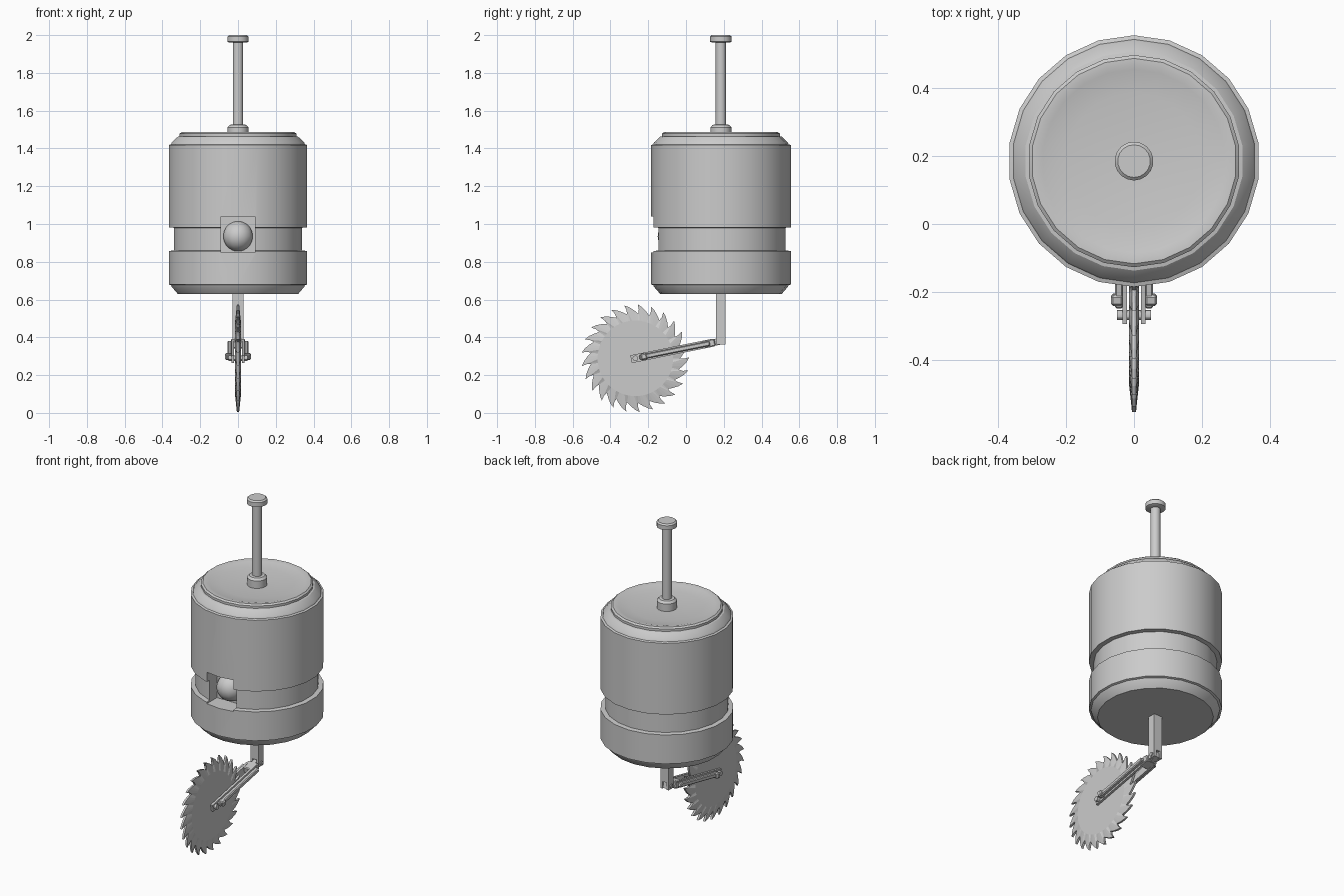
import bpy, bmesh
from math import sin, cos, pi, atan2, radians
from mathutils import Vector, Matrix

if "Cube" in bpy.data.objects:
    bpy.data.objects.remove(bpy.data.objects["Cube"])

AX = 0.185                                   # y of the drum axis
HINGE = Vector((0, 0.185, 0.38))
HUB = Vector((0, -0.268, 0.289))
TILT = atan2(HINGE.z - HUB.z, HINGE.y - HUB.y)
# arm frame: local -y runs from the hinge towards the blade
ARM = Matrix.Translation(HINGE) @ Matrix.Rotation(TILT, 4, 'X')


def finish(bm, name, smooth=False):
    bmesh.ops.recalc_face_normals(bm, faces=bm.faces)
    me = bpy.data.meshes.new(name)
    bm.to_mesh(me)
    bm.free()
    ob = bpy.data.objects.new(name, me)
    bpy.context.collection.objects.link(ob)
    if smooth:
        shade(ob)
    return ob


def select(ob):
    bpy.ops.object.select_all(action='DESELECT')
    ob.select_set(True)
    bpy.context.view_layer.objects.active = ob


def shade(ob):
    select(ob)
    bpy.ops.object.shade_smooth_by_angle(angle=radians(30))


def lathe(name, profile, n, smooth=True):
    """Revolve (radius, z) points round the drum axis; ends are capped."""
    bm = bmesh.new()
    rings = [[bm.verts.new((r * sin(2 * pi * i / n), AX + r * cos(2 * pi * i / n), z))
              for i in range(n)] for r, z in profile]
    for a, b in zip(rings, rings[1:]):
        for i in range(n):
            j = (i + 1) % n
            bm.faces.new((a[i], a[j], b[j], b[i]))
    bm.faces.new(rings[0])
    bm.faces.new(rings[-1])
    return finish(bm, name, smooth)


def box(name, lo, hi, matrix=Matrix(), bevel=0, mirror=False):
    bm = bmesh.new()
    lo, hi = Vector(lo), Vector(hi)
    m = Matrix.Translation((lo + hi) / 2) @ Matrix.Diagonal((*(hi - lo), 1))
    bmesh.ops.create_cube(bm, size=1, matrix=m)
    if bevel:
        bmesh.ops.bevel(bm, geom=bm.edges[:], offset=bevel, segments=1, affect='EDGES')
    bmesh.ops.transform(bm, matrix=matrix, verts=bm.verts)
    ob = finish(bm, name)
    if mirror:
        ob.modifiers.new("Mirror", 'MIRROR')
    return ob


def pin(name, centre, r, half, n=12):
    bm = bmesh.new()
    bmesh.ops.create_cone(bm, cap_ends=True, segments=n, radius1=r, radius2=r, depth=2 * half,
                          matrix=Matrix.Translation(centre) @ Matrix.Rotation(pi / 2, 4, 'Y'))
    return finish(bm, name, True)


# Drum with stepped rims, a waist groove and a shallow dished top
drum = lathe("drum", [
    (0.322, 0.63), (0.355, 0.668), (0.358, 0.676), (0.37, 0.68), (0.37, 0.857), (0.343, 0.86),
    (0.343, 0.98), (0.37, 0.982), (0.37, 1.418), (0.358, 1.422), (0.354, 1.432), (0.322, 1.462),
    (0.312, 1.464), (0.312, 1.478), (0.302, 1.486), (0.284, 1.486), (0.27, 1.482),
    (0.2, 1.474), (0.1, 1.468), (0.03, 1.466)], 22, False)

# Square window cut into the front
cutter = box("window_cutter", (-0.09, -0.4, 0.848), (0.09, -0.075, 1.04))
cutter.hide_render = True
mod = drum.modifiers.new("Window", 'BOOLEAN')
mod.object = cutter
mod.operation = 'DIFFERENCE'
mod.solver = 'EXACT'
select(drum)
bpy.ops.object.modifier_apply(modifier="Window")
bpy.data.objects.remove(cutter)
shade(drum)

# Eye ball in the window
bm = bmesh.new()
bmesh.ops.create_uvsphere(bm, u_segments=14, v_segments=10, radius=0.08,
                          matrix=Matrix.Translation((0, -0.07, 0.935)))
finish(bm, "eye", True)

# Hanging rod, its collar and end cap
lathe("top_rod", [(0.028, 1.46), (0.028, 1.97)], 14)
lathe("rod_collar", [(0.056, 1.46), (0.056, 1.512), (0.044, 1.525), (0.028, 1.527)], 18)
lathe("rod_cap", [(0.045, 1.96), (0.057, 1.965), (0.057, 1.992), (0.048, 2.0)], 18)

# Lower post ending in a two-prong hinge
box("lower_post", (-0.028, 0.16, 0.405), (0.028, 0.208, 0.64))
box("post_prong", (0.013, 0.16, 0.362), (0.028, 0.208, 0.405), mirror=True)
pin("hinge_pin", HINGE, 0.012, 0.034)

# Tilted fork: tongue, yoke, two arms with raised bars
box("fork_tongue", (-0.013, -0.06, -0.018), (0.013, 0.016, 0.018), ARM)
box("fork_yoke", (-0.036, -0.1, -0.02), (0.036, -0.032, 0.02), ARM, 0.005)
box("fork_arm", (0.02, -0.485, -0.021), (0.034, -0.05, 0.021), ARM, mirror=True)
box("arm_bar", (0.032, -0.44, -0.013), (0.056, -0.06, 0.013), ARM, 0.005, True)
box("arm_bar_end", (0.032, -0.432, -0.017), (0.068, -0.4, 0.017), ARM, 0.006, True)
pin("blade_axle", HUB, 0.015, 0.05)

# Circular saw blade, thinner at the hooked teeth
TEETH = 25
TOOTH = [(0.0, 0.237), (0.35, 0.254), (0.72, 0.272), (1.08, 0.286), (0.97, 0.258)]
bm = bmesh.new()


def ring(points, x):
    return [bm.verts.new((x, HUB.y + r * cos(a), HUB.z + r * sin(a))) for a, r in points]


step = 2 * pi / TEETH
outer = [((t + f) * step, r) for t in range(TEETH) for f, r in TOOTH]
inner = [((t + k / len(TOOTH)) * step, 0.2) for t in range(TEETH) for k in range(len(TOOTH))]
loops = [ring(inner, -0.015), ring(outer, -0.006), ring(outer, 0.006), ring(inner, 0.015)]
for a, b in zip(loops, loops[1:]):
    for i in range(len(a)):
        j = (i + 1) % len(a)
        bm.faces.new((a[i], a[j], b[j], b[i]))
bm.faces.new(loops[0])
bm.faces.new(loops[-1])
finish(bm, "saw_blade")
